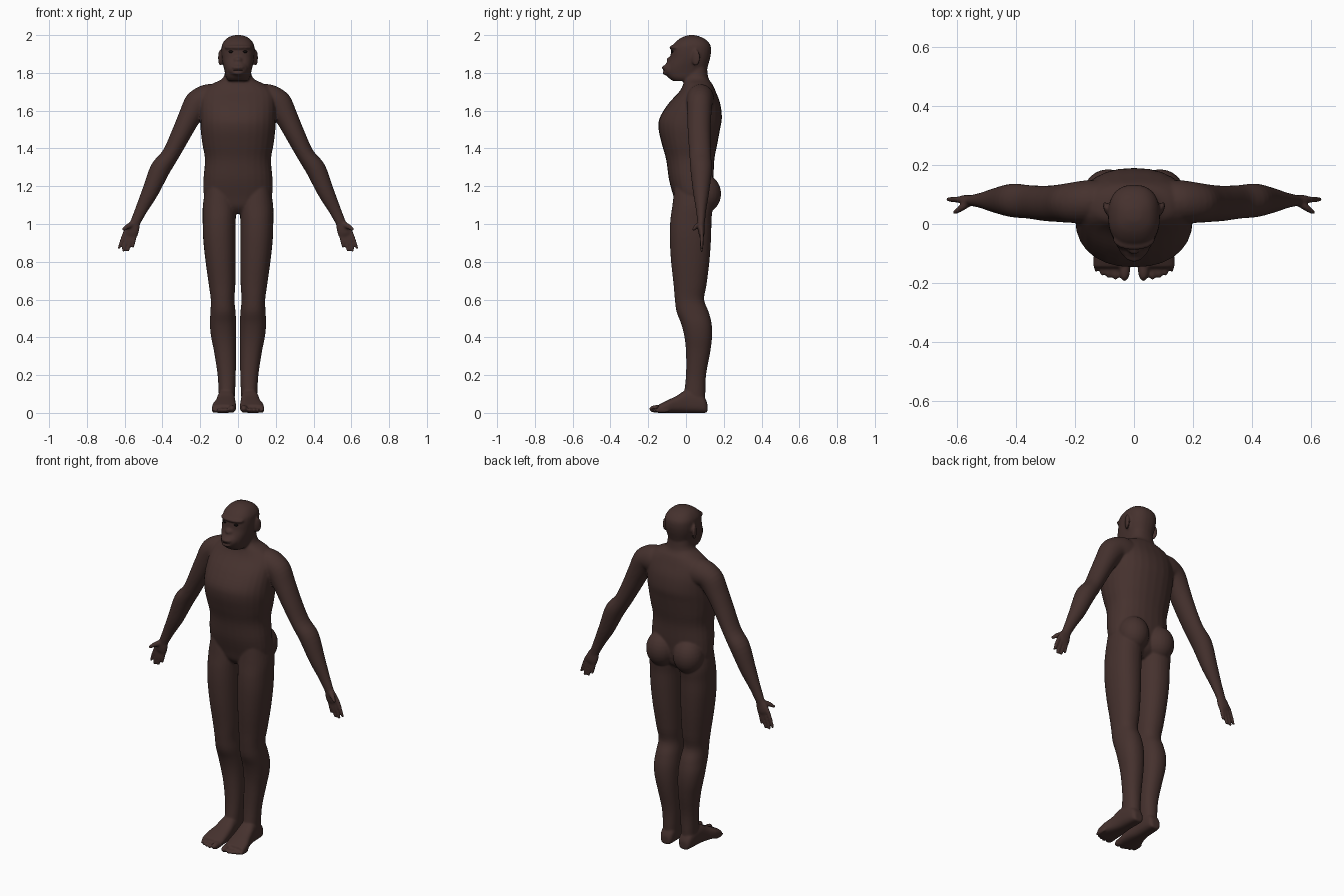
import bpy, bmesh, math
from mathutils import Vector, Matrix

bm = bmesh.new()


def loft(rings, n=28, p=2.0, sub=4):
    """Closed skin through (centre, u, v) super-ellipse rings, spline-smoothed along its length."""
    keys = [[*c, *u, *v] for c, u, v in rings]
    dense = []
    for i in range(len(keys) - 1):
        a, b, c, d = (keys[max(0, min(len(keys) - 1, i + k))] for k in (-1, 0, 1, 2))
        for s in range(sub):
            t = s / sub
            dense.append([.5 * (2 * q + (r - o) * t + (2 * o - 5 * q + 4 * r - w) * t * t
                                + (3 * q - o - 3 * r + w) * t ** 3)
                          for o, q, r, w in zip(a, b, c, d)])
    dense.append(keys[-1])
    loops = []
    for k in dense:
        c, u, v = Vector(k[:3]), Vector(k[3:6]), Vector(k[6:])
        loop = []
        for j in range(n):
            ca, sa = math.cos(2 * math.pi * j / n), math.sin(2 * math.pi * j / n)
            loop.append(bm.verts.new(c + u * math.copysign(abs(ca) ** (2 / p), ca)
                                     + v * math.copysign(abs(sa) ** (2 / p), sa)))
        loops.append(loop)
    for a, b in zip(loops, loops[1:]):
        for j in range(n):
            bm.faces.new((a[j], a[(j + 1) % n], b[(j + 1) % n], b[j]))
    bm.faces.new(loops[0])
    bm.faces.new(loops[-1])


def stack(rows, side=1, p=2.0):
    """Horizontal sections: z, x min, x max, y front, y back."""
    loft([((side * (a + b) / 2, (f + k) / 2, z), ((b - a) / 2, 0, 0), (0, (k - f) / 2, 0))
          for z, a, b, f, k in rows], p=p)


def tube(pts, side=1, n=20):
    """Limb along a path: x, y, z, radius across, radius in depth."""
    rings = []
    for i, (x, y, z, ra, rb) in enumerate(pts):
        t = Vector(pts[min(i + 1, len(pts) - 1)][:3]) - Vector(pts[max(i - 1, 0)][:3])
        u = t.cross(Vector((0, 1, 0))).normalized() * ra
        rings.append(((side * x, y, z), (side * u.x, u.y, u.z), (0, rb, 0)))
    loft(rings, n)


def ball(c, r, target=None, rot=0):
    m = Matrix.Translation(c) @ Matrix.Rotation(rot, 4, 'Z') @ Matrix.Diagonal((*r, 1))
    bmesh.ops.create_uvsphere(target or bm, u_segments=24, v_segments=14, radius=1, matrix=m)


# torso with neck: z, half width, front y, back y
torso = [(1.055, .05, -.02, .08), (1.09, .13, -.05, .12), (1.145, .178, -.066, .135),
         (1.235, .183, -.09, .145), (1.34, .175, -.105, .15), (1.42, .188, -.127, .165),
         (1.5, .198, -.145, .18), (1.56, .2, -.14, .19), (1.635, .2, -.095, .182),
         (1.7, .19, -.036, .158), (1.74, .14, -.015, .14), (1.775, .078, -.01, .118),
         (1.85, .065, .01, .11)]
stack([(z, -h, h, f, b) for z, h, f, b in torso], p=2.25)

# head
head = [(1.757, .05, -.07, .04), (1.775, .063, -.093, .085), (1.8, .069, -.105, .105),
        (1.825, .075, -.105, .113), (1.85, .081, -.096, .12), (1.88, .086, -.084, .128),
        (1.915, .088, -.079, .133), (1.95, .084, -.068, .128), (1.98, .063, -.035, .1),
        (1.996, .033, 0, .062), (2.0, .01, .02, .04)]
stack([(z, -h, h, f, b) for z, h, f, b in head], p=2.4)

# muzzle, lips, nose and brow
ball((0, -.075, 1.818), (.053, .045, .044))
ball((0, -.1, 1.828), (.036, .029, .012))
ball((0, -.098, 1.799), (.033, .027, .011))
ball((0, -.085, 1.868), (.022, .018, .016))
ball((0, -.052, 1.935), (.074, .037, .014))

for s in (1, -1):
    # ears and buttocks
    ball((s * .093, .052, 1.88), (.01, .024, .044), rot=-s * .35)
    ball((s * .088, .1, 1.16), (.086, .086, .1))

    # leg
    stack([(1.2, .03, .17, -.06, .12), (1.1, .01, .186, -.072, .14), (1.02, .012, .187, -.083, .135),
           (.93, .012, .185, -.086, .133), (.81, .012, .173, -.08, .125), (.68, .014, .155, -.066, .109),
           (.6, .019, .144, -.059, .096), (.535, .013, .146, -.05, .12), (.47, .01, .149, -.025, .136),
           (.4, .01, .142, -.008, .138), (.32, .011, .126, 0, .128), (.2, .012, .108, 0, .106),
           (.1, .016, .102, -.01, .102), (.05, .02, .1, -.01, .1)], s, 2.2)

    # foot sections: y, x min, x max, top z
    foot = [(.113, .035, .085, .05), (.095, .022, .098, .085), (.05, .018, .105, .11),
            (0, .016, .11, .12), (-.05, .012, .12, .09), (-.1, .01, .136, .066), (-.148, .011, .138, .042)]
    loft([((s * (a + b) / 2, y, h / 2), ((b - a) / 2, 0, 0), (0, 0, h / 2)) for y, a, b, h in foot], p=2.8)

    # toes: x, tip y, radius
    for x, tip, r in ((.032, -.195, .019), (.063, -.193, .012), (.086, -.187, .012),
                      (.108, -.178, .011), (.128, -.166, .01)):
        ball((s * x, tip + .04, r + .002), (r, .04, r + .002))

    # arm
    tube([(.1, .08, 1.655, .08, .07), (.165, .075, 1.66, .079, .073), (.215, .072, 1.637, .071, .068),
          (.26, .07, 1.56, .059, .063), (.302, .07, 1.475, .052, .06), (.357, .075, 1.368, .046, .057),
          (.412, .08, 1.29, .053, .057), (.465, .08, 1.17, .044, .043), (.51, .08, 1.08, .033, .028),
          (.543, .08, 1.01, .027, .02), (.552, .08, .99, .027, .018)], s, 28)

    # palm
    tube([(.54, .08, 1.02, .022, .016), (.553, .08, .985, .034, .018),
          (.566, .082, .955, .039, .017), (.572, .083, .938, .034, .012)], s)

    # fingers: base x, z and tip x, z
    for x0, z0, x1, z1 in ((.543, .955, .558, .875), (.561, .945, .585, .853),
                           (.58, .945, .61, .853), (.596, .96, .632, .868)):
        tube([(x0, .083, z0, .011, .011), ((x0 + x1) / 2, .083, (z0 + z1) / 2, .0105, .0105),
              (x1, .084, z1, .007, .007)], s, 12)
    # thumb
    tube([(.555, .075, 1.0, .015, .015), (.585, .055, .987, .014, .013), (.612, .038, .968, .008, .008)], s, 12)

bmesh.ops.recalc_face_normals(bm, faces=bm.faces)


def finish(name, mesh_bm, color):
    me = bpy.data.meshes.new(name)
    mesh_bm.to_mesh(me)
    mesh_bm.free()
    me.polygons.foreach_set("use_smooth", [True] * len(me.polygons))
    mat = bpy.data.materials.new(name + "_material")
    mat.diffuse_color = color
    me.materials.append(mat)
    ob = bpy.data.objects.new(name, me)
    bpy.context.collection.objects.link(ob)
    return ob


# fuse all parts into one smooth skin
body = finish("body", bm, (.06, .031, .027, 1))
fuse = body.modifiers.new("fuse", 'REMESH')
fuse.mode, fuse.voxel_size, fuse.use_smooth_shade = 'VOXEL', .006, True
relax = body.modifiers.new("relax", 'SMOOTH')
relax.factor, relax.iterations = .5, 5

# eyes and mouth line
eyes = bmesh.new()
for s in (1, -1):
    ball((s * .036, -.069, 1.912), (.013, .011, .007), eyes)
finish("eyes", eyes, (.006, .004, .004, 1))
mouth = bmesh.new()
ball((0, -.098, 1.8135), (.033, .0245, .003), mouth)
finish("mouth", mouth, (.012, .006, .006, 1))
